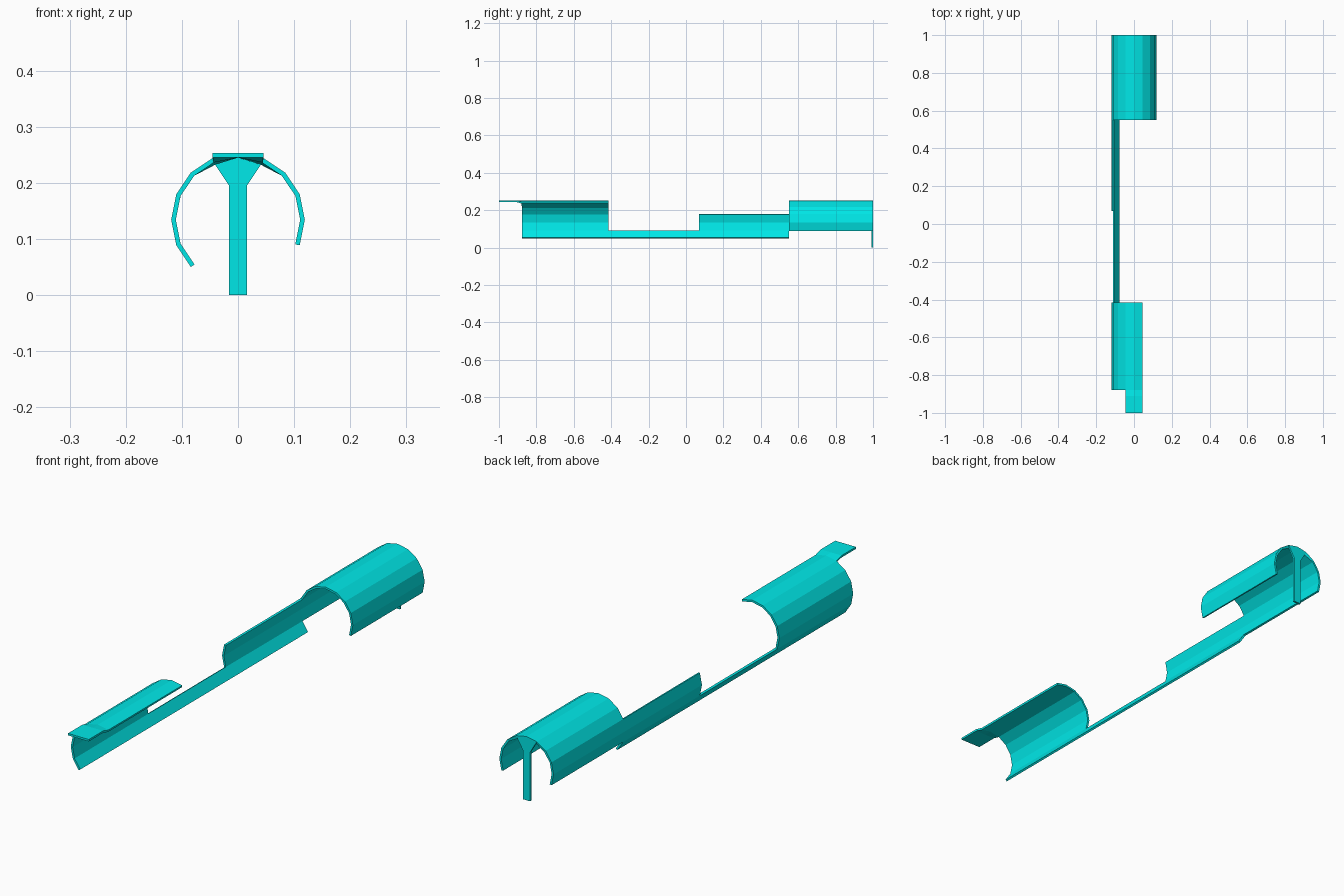
import bpy, bmesh
from math import sin, cos, radians

if "Cube" in bpy.data.objects:
    bpy.data.objects.remove(bpy.data.objects["Cube"])

R, ZC, TOP, THICK = 0.119, 0.134, 0.253, 0.008
bm = bmesh.new()
verts = {}


def vert(x, y, z):
    key = (round(x, 4), round(y, 4), round(z, 4))
    if key not in verts:
        verts[key] = bm.verts.new(key)
    return verts[key]


def arc(k, y):
    # point on the 16-sided tube, k counted in 22.5 degree steps
    a = radians(22.5 * k)
    return vert(R * cos(a), y, ZC + R * sin(a))


# Tube pieces: y start, y end, first and last facet step
for y0, y1, k0, k1 in [(-0.878, -0.415, 3, 10),   # front shell
                       (-0.415, 0.07, 9, 10),     # thin side strip
                       (0.07, 0.55, 7, 10),       # half-height side wall
                       (0.55, 1.0, -1, 9)]:       # back shell
    for k in range(k0, k1):
        bm.faces.new((arc(k, y0), arc(k, y1), arc(k + 1, y1), arc(k + 1, y0)))

# Front tab: arc flattens out, then runs straight forward
tab_x = [R * cos(radians(22.5 * k)) for k in (3, 4, 5)]
rows = [[vert(x, y, TOP) for x in tab_x] for y in (-1.0, -0.91)]
rows.append([arc(k, -0.878) for k in (3, 4, 5)])
for a, b in zip(rows, rows[1:]):
    for i in range(2):
        bm.faces.new((a[i], b[i], b[i + 1], a[i + 1]))

# Back leg: flared neck bent down from the top, then a straight strip
W = 0.016
neck_l, neck_r = vert(-W, 1, 0.195), vert(W, 1, 0.195)
bm.faces.new((arc(5, 1), arc(4, 1), arc(3, 1), neck_r, neck_l))
bm.faces.new((neck_l, neck_r, vert(W, 1, 0), vert(-W, 1, 0)))

mesh = bpy.data.meshes.new("bent_clip_sheet")
bm.to_mesh(mesh)
bm.free()
clip = bpy.data.objects.new("bent_clip_sheet", mesh)
bpy.context.collection.objects.link(clip)

# Sheet thickness grows inward
solid = clip.modifiers.new("thickness", 'SOLIDIFY')
solid.thickness = THICK
solid.offset = -1
solid.use_even_offset = True

mat = bpy.data.materials.new("cyan")
mat.diffuse_color = (0.0, 0.8, 0.8, 1)
mat.use_nodes = True
mat.node_tree.nodes["Principled BSDF"].inputs["Base Color"].default_value = mat.diffuse_color
mesh.materials.append(mat)
